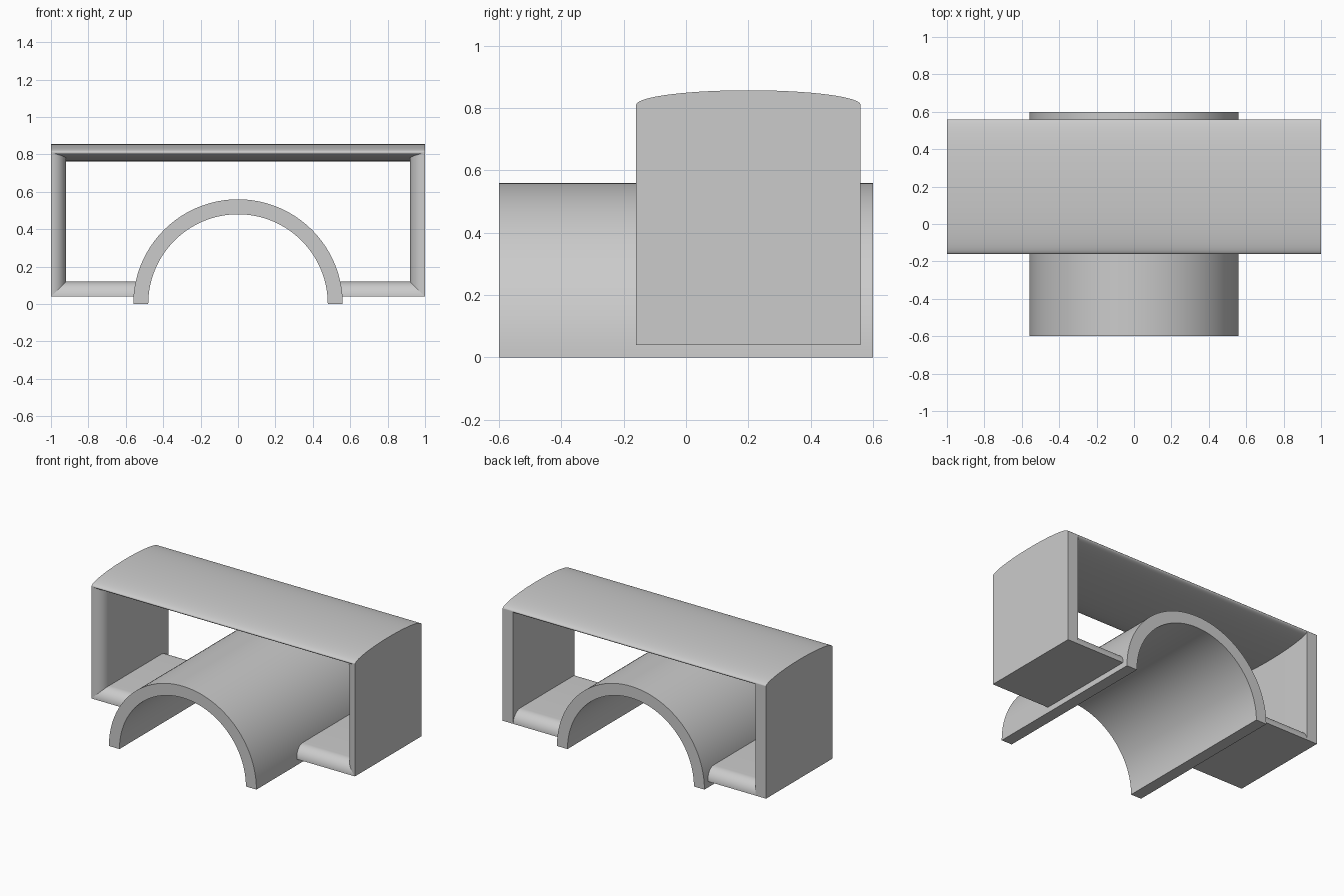
import bpy, math

cube = bpy.data.objects.get("Cube")
if cube:
    bpy.data.objects.remove(cube, do_unlink=True)

grey = bpy.data.materials.new("light_grey")
grey.use_nodes = True
grey.diffuse_color = (0.6, 0.6, 0.6, 1)
grey.node_tree.nodes["Principled BSDF"].inputs["Base Color"].default_value = (0.6, 0.6, 0.6, 1)

FRONT, BACK, WALL = -0.16, 0.56, 0.08
FLOOR, RIDGE = 0.04, 0.81
MID_Y = (FRONT + BACK) / 2


def arc(cx, cy, rx, ry, start, end, steps):
    """Points along an elliptical arc, angles in degrees."""
    angles = [math.radians(start + (end - start) * i / steps) for i in range(steps + 1)]
    return [(cx + rx * math.cos(a), cy + ry * math.sin(a)) for a in angles]


def prism(name, profile, place, low, high):
    """Sweep a closed profile from low to high; place maps (u, v, t) to xyz."""
    n = len(profile)
    verts = [place(u, v, t) for t in (low, high) for u, v in profile]
    faces = [(i, (i + 1) % n, n + (i + 1) % n, n + i) for i in range(n)]
    faces += [tuple(reversed(range(n))), tuple(range(n, 2 * n))]
    mesh = bpy.data.meshes.new(name)
    mesh.from_pydata(verts, [], faces)
    mesh.materials.append(grey)
    obj = bpy.data.objects.new(name, mesh)
    bpy.context.collection.objects.link(obj)
    bpy.ops.object.select_all(action="DESELECT")
    bpy.context.view_layer.objects.active = obj
    obj.select_set(True)
    bpy.ops.object.mode_set(mode="EDIT")
    bpy.ops.mesh.select_all(action="SELECT")
    bpy.ops.mesh.normals_make_consistent(inside=False)
    bpy.ops.object.mode_set(mode="OBJECT")
    bpy.ops.object.shade_smooth_by_angle(angle=math.radians(30))
    return obj


# Half-pipe arch running front to back
ring = arc(0, 0, 0.56, 0.56, 0, 180, 64) + arc(0, 0, 0.48, 0.48, 180, 0, 64)
prism("arch", ring, lambda u, v, t: (u, t, v), -0.6, 0.6)

# Lens-shaped roof slab
lens = arc(MID_Y, RIDGE, (BACK - FRONT) / 2, 0.047, 0, 360, 96)[:-1]
prism("roof", lens, lambda u, v, t: (t, u, v), -1, 1)

# Side walls with a rounded front inner edge, and floor plates rounded front and back
front_round = arc(FRONT + WALL, 0, WALL, WALL, 180, 90, 16)
back_round = arc(BACK - WALL, 0, WALL, WALL, 90, 0, 16)
for side, sign in (("left", 1), ("right", -1)):
    prism(side + "_wall", front_round + [(BACK, WALL), (BACK, 0)],
          lambda u, v, t: (sign * (1 - v), u, t), FLOOR, RIDGE)
    prism(side + "_floor", front_round + back_round,
          lambda u, v, t: (sign * t, u, FLOOR + v), 0.52, 1)
